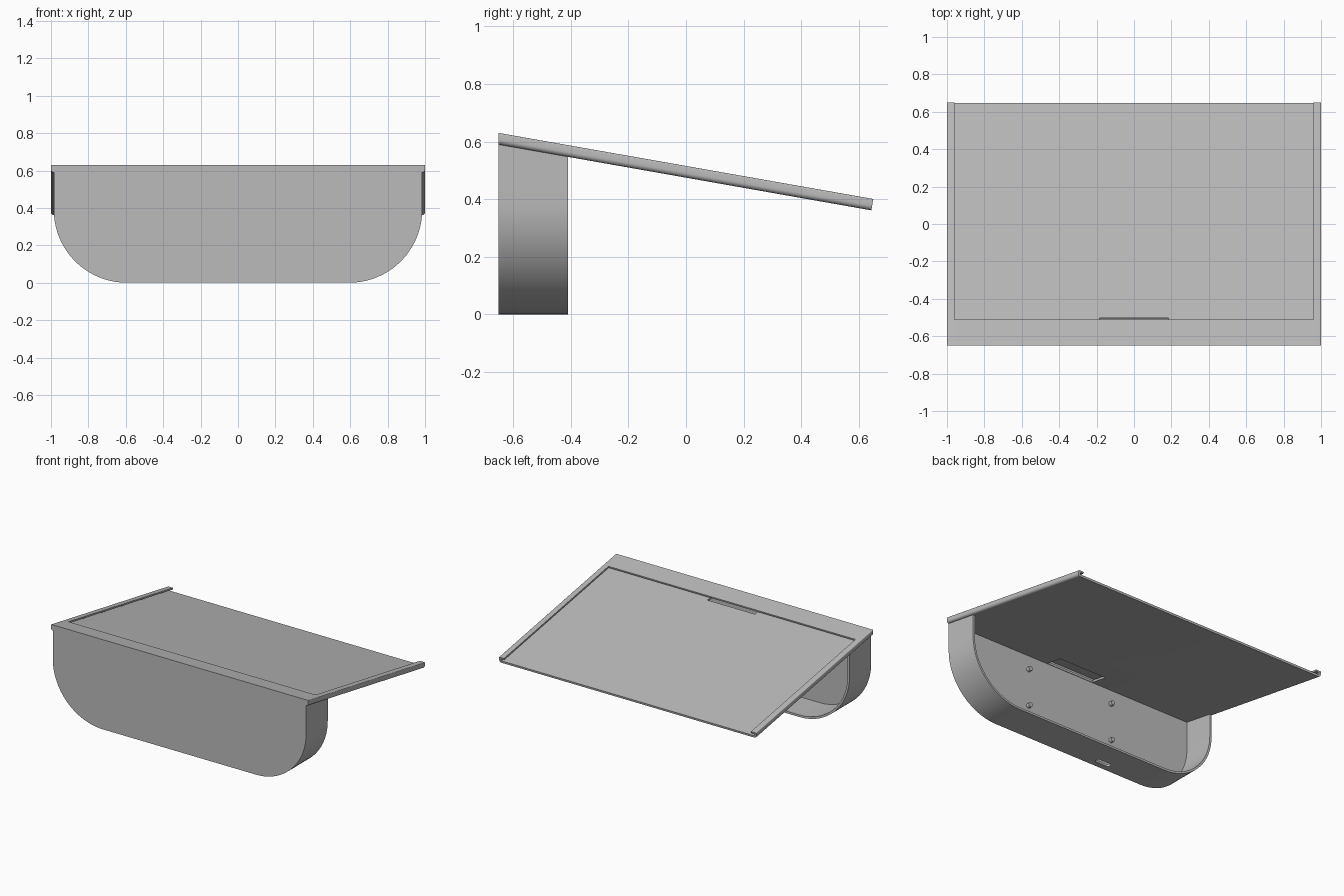
import bpy
import bmesh
from math import sin, cos, tan, pi, radians
from mathutils import Vector

cube = bpy.data.objects.get("Cube")
if cube:
    bpy.data.objects.remove(cube, do_unlink=True)

SLOPE = radians(10)
FRONT, TOP, LENGTH = -0.65, 0.63, 1.32
THICK, WALL, HOUSING_BACK = 0.04, 0.015, -0.41

grey = bpy.data.materials.new("light_grey_plastic")
grey.use_nodes = True
color = (0.5, 0.5, 0.5, 1)
grey.diffuse_color = color
grey.node_tree.nodes["Principled BSDF"].inputs["Base Color"].default_value = color


def prism(name, ring_a, ring_b):
    """Solid between two matching rings of points."""
    bm = bmesh.new()
    a = [bm.verts.new(p) for p in ring_a]
    b = [bm.verts.new(p) for p in ring_b]
    bm.faces.new(a)
    bm.faces.new(b[::-1])
    for i in range(len(a)):
        j = (i + 1) % len(a)
        bm.faces.new((a[j], a[i], b[i], b[j]))
    bmesh.ops.recalc_face_normals(bm, faces=bm.faces)
    mesh = bpy.data.meshes.new(name)
    bm.to_mesh(mesh)
    bm.free()
    mesh.materials.append(grey)
    obj = bpy.data.objects.new(name, mesh)
    bpy.context.collection.objects.link(obj)
    return obj


def activate(obj):
    bpy.ops.object.select_all(action='DESELECT')
    obj.select_set(True)
    bpy.context.view_layer.objects.active = obj


def cut(obj, cutter):
    cutter.hide_render = True
    mod = obj.modifiers.new("cut", 'BOOLEAN')
    mod.operation = 'DIFFERENCE'
    mod.solver = 'EXACT'
    mod.object = cutter
    activate(obj)
    bpy.ops.object.modifier_apply(modifier=mod.name)
    bpy.data.objects.remove(cutter, do_unlink=True)


def arc(cx, cz, r, start, end, n):
    return [(cx + r * cos(start + (end - start) * i / n),
             cz + r * sin(start + (end - start) * i / n)) for i in range(n + 1)]


def tray_point(x, v, w):
    """x across, v down the slope, w out of the sloped top."""
    return Vector((x, FRONT + v * cos(SLOPE) + w * sin(SLOPE),
                   TOP - v * sin(SLOPE) + w * cos(SLOPE)))


def tray_prism(name, profile, v0, v1):
    """Sweep an (x, w) profile down the slope; its front end stays vertical."""
    return prism(name, [tray_point(x, v0 - w * tan(SLOPE), w) for x, w in profile],
                 [tray_point(x, v1, w) for x, w in profile])


# Sloped tray: floor and two channel rails in one profile
half = [(0.96, -0.025), (0.985, -0.025), (0.985, -0.011), (0.96, -0.011), (0.96, 0)]
half += arc(0.995, -0.005, 0.005, pi / 2, 0, 4)
half += arc(0.983, -0.023, 0.017, 0, -pi / 2, 8)
tray = tray_prism("sloped_tray", half + [(-x, w) for x, w in reversed(half)], 0, LENGTH)


def box_profile(x, low, high):
    return [(-x, low), (x, low), (x, high), (-x, high)]


# Cable slot through the tray floor
cut(tray, tray_prism("slot_cutter", box_profile(0.185, -0.06, -0.02), 0.02, 0.155))

# Cover band and end wall closing the front of the tray
band = tray_prism("front_band", box_profile(0.962, -0.011, 0), 0, 0.142)
end_wall = tray_prism("tray_end_wall", box_profile(0.986, -0.03, -0.009), 0, WALL)


# Housing: rounded trough under the front of the tray
def trough(inset):
    x, r = 0.985 - inset, 0.39 - inset
    right = [(x, 1)] + arc(x - r, inset + r, r, 0, -pi / 2, 20)
    return right + [(-px, pz) for px, pz in reversed(right)]


def under_tray(profile, y):
    limit = TOP - (y - FRONT) * tan(SLOPE) - THICK / cos(SLOPE) + 0.002
    return [(x, y, min(z, limit)) for x, z in profile]


rim = trough(0) + trough(WALL)[::-1]
shell = prism("housing_shell", under_tray(rim, FRONT), under_tray(rim, HOUSING_BACK))
front_wall = prism("housing_front_wall", under_tray(trough(0.001), FRONT),
                   under_tray(trough(0.001), FRONT + WALL))

# Drain hole in the housing underside
hole = arc(-0.2, -0.59, 0.018, -pi / 2, pi / 2, 8) + arc(-0.28, -0.59, 0.018, pi / 2, 3 * pi / 2, 8)
cut(shell, prism("hole_cutter", [(x, y, -0.1) for x, y in hole],
                 [(x, y, 0.1) for x, y in hole]))

# Four small posts on the inside of the front wall
posts = []
for side, x in (("right", -0.34), ("left", 0.34)):
    for level, z in (("lower", 0.22), ("upper", 0.485)):
        ring = arc(x, z, 0.016, 0, 2 * pi, 16)[:-1]
        posts.append(prism(f"{level}_{side}_post",
                           [(px, FRONT + 0.01, pz) for px, pz in ring],
                           [(px, FRONT + 0.04, pz) for px, pz in ring]))

for obj in [tray, band, end_wall, shell, front_wall] + posts:
    activate(obj)
    bpy.ops.object.shade_smooth_by_angle(angle=radians(30))
